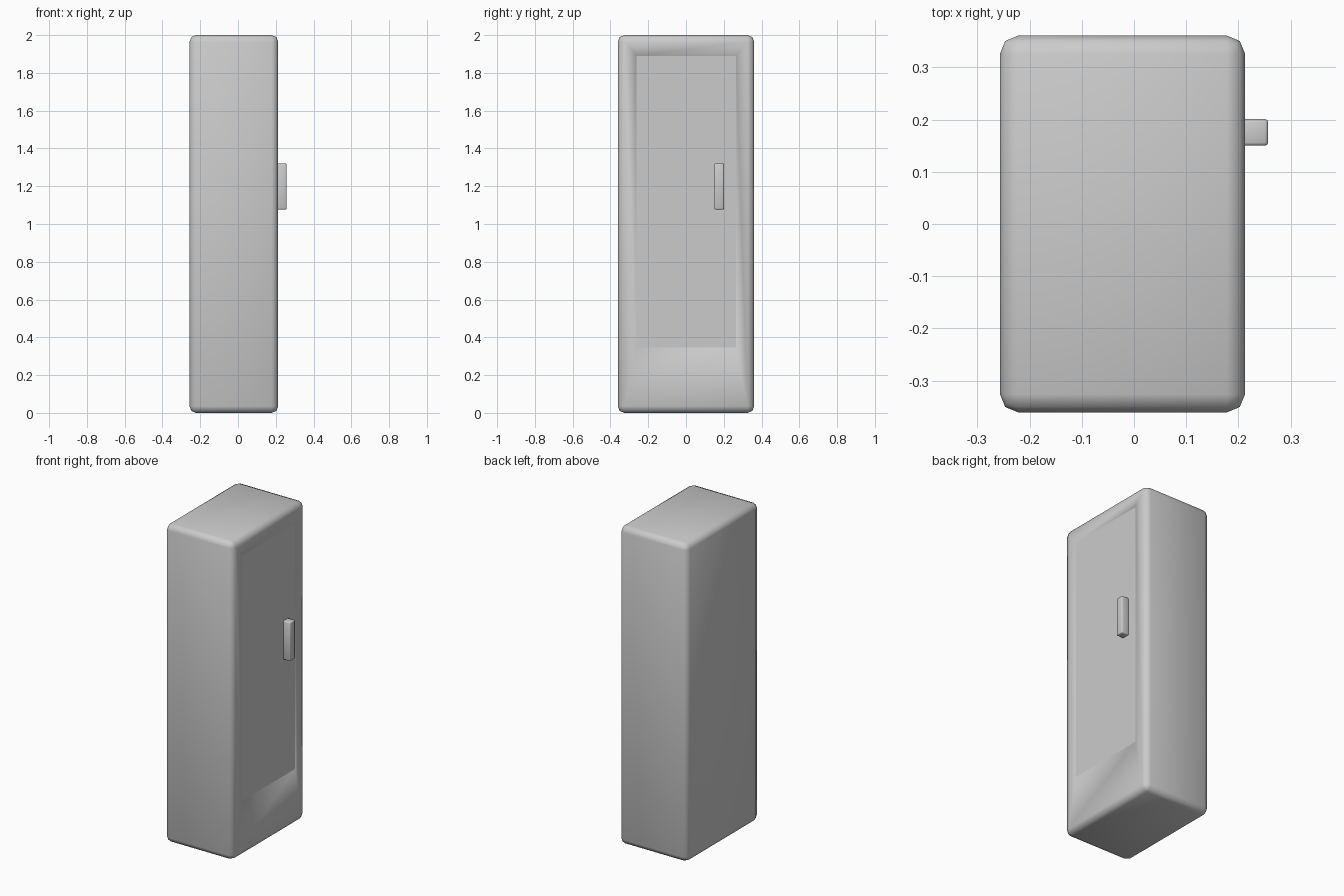
import bpy, bmesh
from mathutils import Vector

if "Cube" in bpy.data.objects:
    bpy.data.objects.remove(bpy.data.objects["Cube"])


def box(name, lo, hi, bevel=0.0, segments=2, smooth=False, edit=None):
    """Box between two corners, with optional rounded edges."""
    bm = bmesh.new()
    bmesh.ops.create_cube(bm, size=1)
    for v in bm.verts:
        v.co = Vector([(hi if c > 0 else lo)[i] for i, c in enumerate(v.co)])
    if bevel:
        bmesh.ops.bevel(bm, geom=bm.edges[:], offset=bevel, segments=segments,
                        profile=0.5, affect='EDGES')
    if edit:
        edit(bm)
    for f in bm.faces:
        f.smooth = smooth
    mesh = bpy.data.meshes.new(name)
    bm.to_mesh(mesh)
    bm.free()
    obj = bpy.data.objects.new(name, mesh)
    bpy.context.collection.objects.link(obj)
    return obj


FRONT = 0.213               # plane of the door side
Y0, Y1 = -0.262, 0.265      # door opening
Z0, Z1 = 0.345, 1.89
DEPTH = 0.04


# Door opening: inset the large +x face, then sink it
def cut_opening(bm):
    bm.normal_update()
    face = max((f for f in bm.faces if f.normal.x > 0.99), key=lambda f: f.calc_area())
    for x in (FRONT, FRONT - DEPTH):
        bmesh.ops.inset_individual(bm, faces=[face], thickness=0.02)
        mid = face.calc_center_median()
        for v in face.verts:
            v.co = (x, Y1 if v.co.y > mid.y else Y0, Z1 if v.co.z > mid.z else Z0)


# Cabinet body, softly shaded all over
box("cabinet_body", (-0.257, -0.361, 0), (FRONT, 0.361, 2), 0.035, 2, True, cut_opening)

# Flat door panel filling the opening
box("door", (FRONT - DEPTH, Y0, Z0), (FRONT - 0.003, Y1, Z1))

# Door handle
box("door_handle", (0.2, 0.15, 1.077), (0.257, 0.201, 1.32), 0.006, 2, True)
